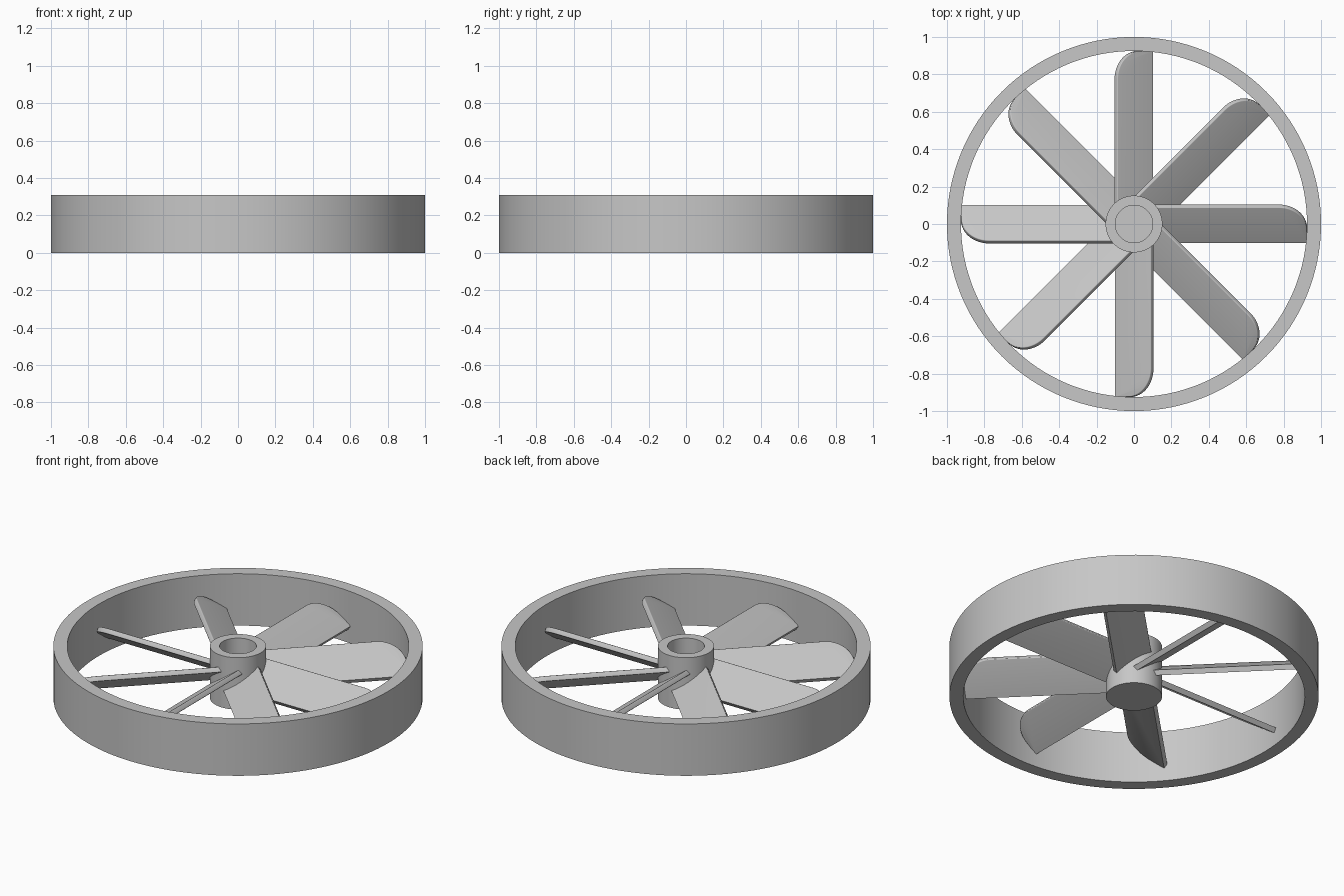
import bpy, bmesh
from math import sin, cos, pi, radians
from mathutils import Matrix

cube = bpy.data.objects.get("Cube")
if cube:
    bpy.data.objects.remove(cube, do_unlink=True)

HEIGHT = 0.31
BLADES = 8
PITCH = radians(35)
THICK = 0.03

grey = bpy.data.materials.new("light grey")
grey.use_nodes = True
colour = (0.57, 0.57, 0.57, 1)
grey.diffuse_color = colour
grey.node_tree.nodes["Principled BSDF"].inputs["Base Color"].default_value = colour


def add_object(name, bm):
    bmesh.ops.recalc_face_normals(bm, faces=bm.faces)
    mesh = bpy.data.meshes.new(name)
    bm.to_mesh(mesh)
    bm.free()
    mesh.materials.append(grey)
    obj = bpy.data.objects.new(name, mesh)
    bpy.context.collection.objects.link(obj)
    bpy.ops.object.select_all(action='DESELECT')
    obj.select_set(True)
    bpy.context.view_layer.objects.active = obj
    bpy.ops.object.shade_smooth_by_angle(angle=radians(35))
    return obj


def lathe(name, profile, steps, closed):
    """Spin a radius/height profile around the z axis."""
    bm = bmesh.new()
    verts = [bm.verts.new((r, 0, z)) for r, z in profile]
    edges = [bm.edges.new(pair) for pair in zip(verts, verts[1:])]
    if closed:
        edges.append(bm.edges.new((verts[-1], verts[0])))
    bmesh.ops.spin(bm, geom=verts + edges, cent=(0, 0, 0), axis=(0, 0, 1),
                   angle=2 * pi, steps=steps, use_duplicate=False)
    bmesh.ops.remove_doubles(bm, verts=bm.verts, dist=0.0001)
    return add_object(name, bm)


# Outer ring
lathe("outer_ring", [(0.925, 0), (1, 0), (1, HEIGHT), (0.925, HEIGHT)], 128, True)

# Hub with a blind bore in its top
lathe("hub", [(0, 0), (0.152, 0), (0.152, HEIGHT), (0.1, HEIGHT),
              (0.1, 0.1), (0, 0.1)], 64, False)


def blade_mesh():
    """Flat paddle with a rounded upper edge and outer corner."""
    root, tip, low, high, radius = 0.105, 0.925, -0.112, 0.119, 0.15
    outline = [(root, low), (tip, low)]
    for i in range(13):
        a = i / 12 * pi / 2
        outline.append((tip - radius + radius * cos(a),
                        high - radius + radius * sin(a)))
    outline.append((root, high))
    bm = bmesh.new()
    face = bm.faces.new([bm.verts.new((x, y, -THICK / 2)) for x, y in outline])
    extruded = bmesh.ops.extrude_face_region(bm, geom=[face])["geom"]
    moved = [g for g in extruded if isinstance(g, bmesh.types.BMVert)]
    bmesh.ops.translate(bm, verts=moved, vec=(0, 0, THICK))
    bmesh.ops.recalc_face_normals(bm, faces=bm.faces)
    # Round both rims of the upper edge and corner
    rims = [e for e in bm.edges
            if abs(e.verts[0].co.z - e.verts[1].co.z) < 0.001
            and all(v.co.y > high - radius - 0.001 for v in e.verts)
            and any(v.co.x > root + 0.01 for v in e.verts)]
    bmesh.ops.bevel(bm, geom=rims, offset=THICK * 0.48, offset_type='OFFSET',
                    segments=4, profile=0.5, affect='EDGES', clamp_overlap=True)
    return bm


# Pitched blades between hub and ring
for i in range(BLADES):
    bm = blade_mesh()
    place = (Matrix.Rotation(2 * pi * i / BLADES, 4, 'Z')
             @ Matrix.Translation((0, 0, HEIGHT / 2))
             @ Matrix.Rotation(PITCH, 4, 'X'))
    bm.transform(place)
    add_object(f"blade_{i + 1}", bm)
